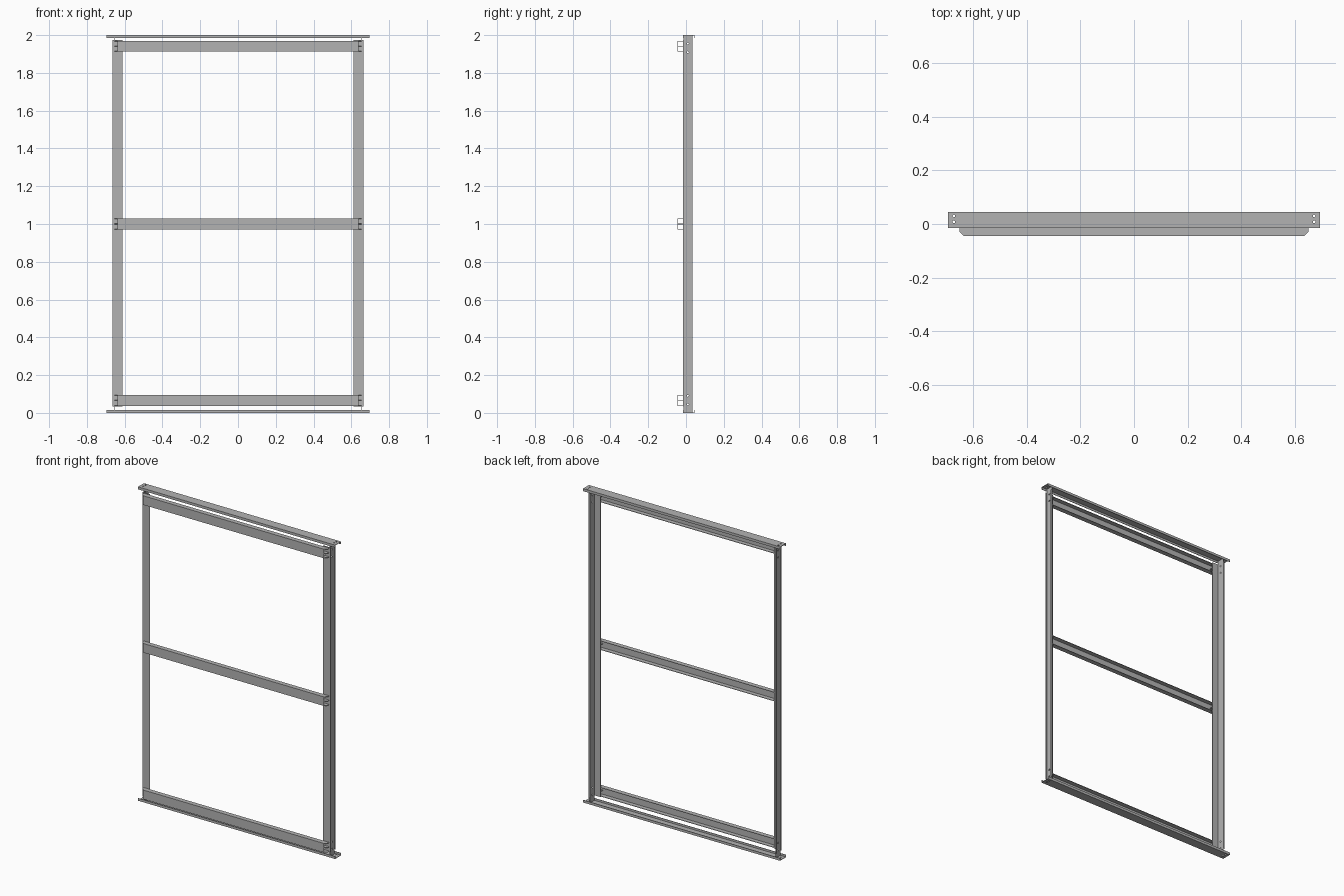
import bpy, bmesh, math
from mathutils import Matrix

if "Cube" in bpy.data.objects:
    bpy.data.objects.remove(bpy.data.objects["Cube"], do_unlink=True)

steel = bpy.data.materials.new("galvanised_grey")
steel.use_nodes = True
GREY = (0.45, 0.45, 0.45, 1)
steel.diffuse_color = GREY
steel.node_tree.nodes["Principled BSDF"].inputs["Base Color"].default_value = GREY

T = 0.003  # sheet thickness


def finish(name, bm):
    bmesh.ops.recalc_face_normals(bm, faces=bm.faces)
    mesh = bpy.data.meshes.new(name)
    bm.to_mesh(mesh)
    bm.free()
    mesh.materials.append(steel)
    ob = bpy.data.objects.new(name, mesh)
    bpy.context.collection.objects.link(ob)
    return ob


def extrude(name, points, vector):
    """Closed outline pushed along a vector."""
    bm = bmesh.new()
    face = bm.faces.new([bm.verts.new(p) for p in points])
    out = bmesh.ops.extrude_face_region(bm, geom=[face])
    moved = [v for v in out["geom"] if isinstance(v, bmesh.types.BMVert)]
    bmesh.ops.translate(bm, verts=moved, vec=vector)
    return finish(name, bm)


def drill(ob, centres, axis):
    """Cut small round bolt holes through the sheet."""
    bm = bmesh.new()
    turn = Matrix.Rotation(math.pi / 2, 4, "Y") if axis == "X" else Matrix()
    for c in centres:
        bmesh.ops.create_cone(bm, cap_ends=True, segments=12, radius1=0.005,
                              radius2=0.005, depth=0.02,
                              matrix=Matrix.Translation(c) @ turn)
    cutter = finish("hole_cutter", bm)
    cutter.hide_render = True
    mod = ob.modifiers.new("holes", "BOOLEAN")
    mod.operation = "DIFFERENCE"
    mod.solver = "EXACT"
    mod.object = cutter
    bpy.context.view_layer.objects.active = ob
    bpy.ops.object.modifier_apply(modifier=mod.name)
    bpy.data.objects.remove(cutter, do_unlink=True)


# Top and bottom tracks: shallow channels facing each other
F, B, H, L = -0.015, 0.045, 0.016, 0.695
for name, z, s in (("bottom_track", 0, 1), ("top_track", 2, -1)):
    outline = [(F, 0), (B, 0), (B, H), (B - T, H), (B - T, T),
               (F + T, T), (F + T, H), (F, H)]
    track = extrude(name, [(-L, y, z + s * h) for y, h in outline], (2 * L, 0, 0))
    drill(track, [(sx * 0.673, y, z) for sx in (-1, 1) for y in (0.008, 0.03)], "Z")

# Side studs: wide front flange, outer web, narrow outward back lip
for name, s in (("left", 1), ("right", -1)):
    web = extrude(name + "_stud_web",
                  [(s * x, y, T) for x, y in ((0.654, F + T), (0.657, F + T),
                                              (0.657, 0.035), (0.654, 0.035))],
                  (0, 0, 2 - 2 * T))
    drill(web, [(s * 0.6555, 0.01, z) for z in (0.045, 0.09, 1.91, 1.955)], "X")
    for part, x0, y0 in (("front_flange", 0.611, F), ("back_lip", 0.657, 0.032)):
        extrude(f"{name}_stud_{part}",
                [(s * x, y, 0.035) for x, y in ((x0, y0), (0.664, y0),
                                                (0.664, y0 + T), (x0, y0 + T))],
                (0, 0, 1.94))

# Horizontal rails: front plate, chamfered flanges, small end tabs
FRONT, END, SHORT, HALF = -0.045, 0.653, 0.637, 0.029
flange = [(-END, F), (END, F), (END, -0.029), (SHORT, FRONT),
          (-SHORT, FRONT), (-END, -0.029)]
for name, z in (("bottom_rail", 0.066), ("middle_rail", 1.0), ("top_rail", 1.941)):
    extrude(name + "_plate",
            [(x, FRONT, z + h) for x, h in ((-SHORT, -HALF), (SHORT, -HALF),
                                            (SHORT, HALF), (-SHORT, HALF))],
            (0, T, 0))
    for part, h in (("lower", -HALF), ("upper", HALF - T)):
        extrude(f"{name}_{part}_flange", [(x, y, z + h) for x, y in flange], (0, 0, T))
    for side, s in (("left", 1), ("right", -1)):
        extrude(f"{name}_{side}_end_tab",
                [(s * x, y, z - T / 2) for x, y in ((0.615, F), (END, F),
                                                    (END, -0.029), (SHORT, FRONT + T),
                                                    (0.615, FRONT + T))],
                (0, 0, T))
